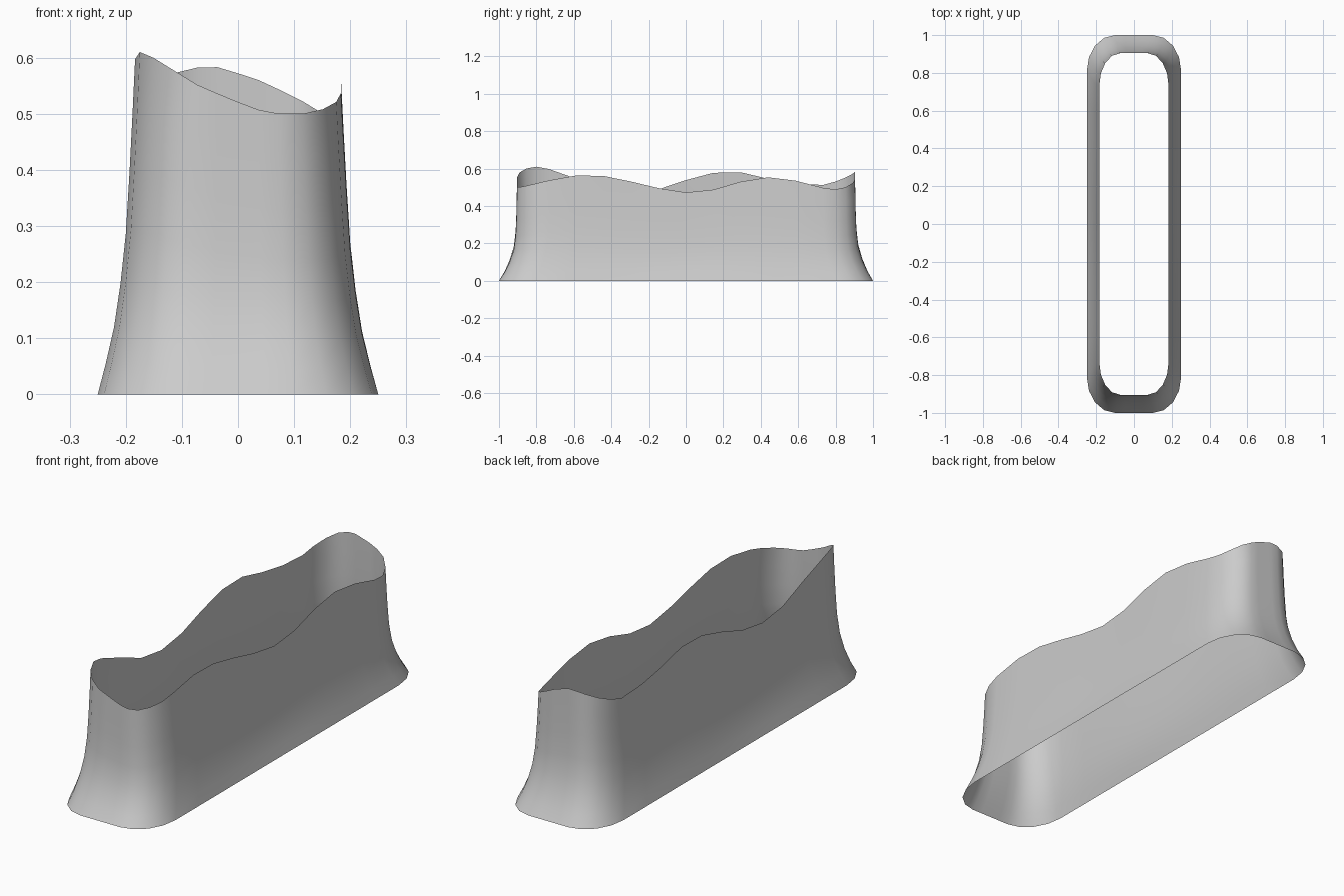
import bpy, bmesh
from math import sin, cos, pi

if "Cube" in bpy.data.objects:
    bpy.data.objects.remove(bpy.data.objects["Cube"])

# Flare profile: (fraction of local height, half width, half length)
PROFILE = [(0, .25, 1.0), (.09, .236, .970), (.2, .221, .943), (.33, .2095, .921),
           (.48, .2, .911), (.66, .1935, .907), (.84, .188, .905), (1, .1835, .904)]

# Wavy rim heights, counter-clockwise from the front of the right wall
RIM = [.537, .563, .56, .53, .495, .472, .487, .53, .553, .535, .497,   # right wall
       .488, .50, .522,                                                # corner
       .543, .56, .572, .583, .582,                                    # back wall
       .572, .552, .53,                                                # corner
       .512, .52, .545, .580, .577, .538, .489, .467, .487, .545, .597, # left wall
       .61, .60, .578,                                                 # corner
       .552, .536, .521, .507, .50,                                    # front wall
       .50, .508, .521]                                                # corner


def half_outline():
    """Right wall, back right corner, back wall, back left corner (unit half sizes)."""
    fx, fy = .4, .81
    pts = [(1, fy * (i / 5 - 1)) for i in range(11)]
    pts += [(fx + (1 - fx) * cos(a * pi / 8), fy + (1 - fy) * sin(a * pi / 8)) for a in (1, 2, 3)]
    pts += [(fx * (1 - i / 2), 1) for i in range(5)]
    pts += [(-fx - (1 - fx) * sin(a * pi / 8), fy + (1 - fy) * cos(a * pi / 8)) for a in (1, 2, 3)]
    return pts


half = half_outline()
outline = half + [(-x, -y) for x, y in half]

# Open flared shell lofted from base to rim
bm = bmesh.new()
rings = [[bm.verts.new((x * sx, y * sy, t * h)) for (x, y), h in zip(outline, RIM)]
         for t, sx, sy in PROFILE]
n = len(outline)
for low, high in zip(rings, rings[1:]):
    for i in range(n):
        j = (i + 1) % n
        bm.faces.new((low[i], low[j], high[j], high[i])).smooth = True
mesh = bpy.data.meshes.new("flared_shell")
bm.to_mesh(mesh)
bm.free()
bpy.context.collection.objects.link(bpy.data.objects.new("flared_shell", mesh))
